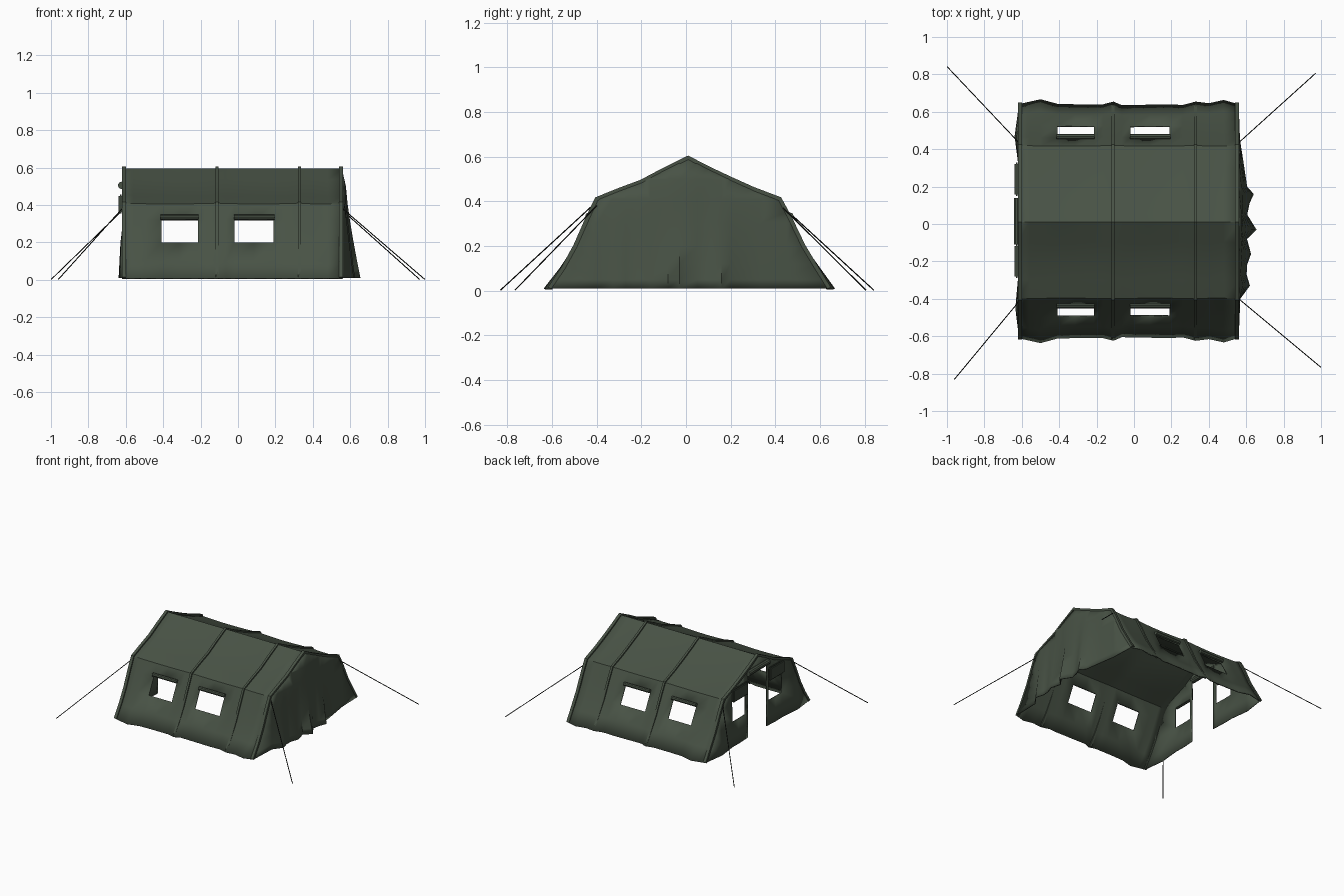
import bpy, bmesh, math
from mathutils import Vector

if "Cube" in bpy.data.objects:
    bpy.data.objects.remove(bpy.data.objects["Cube"])


def material(name, col):
    m = bpy.data.materials.new(name)
    m.diffuse_color = (*col, 1)
    m.use_nodes = True
    m.node_tree.nodes["Principled BSDF"].inputs["Base Color"].default_value = m.diffuse_color
    return m


CANVAS = material("canvas_green", (0.065, 0.085, 0.06))
TRIM = material("trim_green", (0.045, 0.06, 0.042))
ROPE = material("rope_dark", (0.01, 0.012, 0.01))

# Cross-section of the tent (y, z), ground to ground over the ridge
PROFILE = [(-.61, .01), (-.55, .1), (-.495, .2), (-.44, .325), (-.40, .41), (-.3, .45),
           (-.2, .487), (-.1, .54), (.01, .595), (.1, .547), (.2, .5), (.3, .455),
           (.42, .41), (.465, .325), (.525, .2), (.585, .1), (.64, .01)]
X0, X1 = -.62, .56
RIBS = [-.61, -.113, .33, .55]


def finish(name, bm, mat, thick=0, angle=35):
    me = bpy.data.meshes.new(name)
    bm.to_mesh(me)
    bm.free()
    ob = bpy.data.objects.new(name, me)
    bpy.context.collection.objects.link(ob)
    me.materials.append(mat)
    if thick:
        s = ob.modifiers.new("thickness", 'SOLIDIFY')
        s.thickness, s.offset = thick, -1
    bpy.ops.object.select_all(action='DESELECT')
    ob.select_set(True)
    bpy.context.view_layer.objects.active = ob
    bpy.ops.object.shade_smooth_by_angle(angle=math.radians(angle))
    return ob


def face_outward(bm):
    bm.normal_update()
    for f in bm.faces:
        if f.normal.dot(f.calc_center_median() - Vector((0, 0, .1))) < 0:
            f.normal_flip()
    bm.normal_update()


def interp(table, v):
    for (a, fa), (b, fb) in zip(table, table[1:]):
        if a <= v <= b:
            return fa + (fb - fa) * (v - a) / (b - a)
    return 0


# Roof and long walls, a sheet with two windows on each side
BULGE = [(-.62, 0), (-.5, .028), (-.4, 0), (-.16, 0), (-.11, .015), (-.065, -.005), (.19, 0),
         (.26, -.004), (.33, .015), (.4, .006), (.48, .024), (.56, 0)]
xs = [-.62, -.56, -.5, -.41, -.315, -.215, -.165, -.11, -.065, -.02, .085, .19, .26, .33,
      .4, .48, .56]
bm = bmesh.new()
grid = []
for x in xs:
    col = []
    for y, z in PROFILE:
        side = 1 if y > .01 else -1
        sag = 0
        for a, b in zip(RIBS, RIBS[1:]):
            if a < x < b:
                sag = math.sin(math.pi * (x - a) / (b - a))
        out = interp(BULGE, x) * max(0, 1 - z / .25)
        dip = .008 * sag if .2 < z < .56 else 0
        col.append(bm.verts.new((x, y + side * out - side * dip * .5, z - dip * .6)))
    grid.append(col)
for i in range(len(xs) - 1):
    xm = (xs[i] + xs[i + 1]) / 2
    for j in range(len(PROFILE) - 1):
        zm = (PROFILE[j][1] + PROFILE[j + 1][1]) / 2
        if .2 < zm < .325 and (-.41 < xm < -.215 or -.02 < xm < .19):
            continue
        bm.faces.new((grid[i][j], grid[i + 1][j], grid[i + 1][j + 1], grid[i][j + 1]))
face_outward(bm)
finish("roof_and_walls", bm, CANVAS, .008)


# End walls: profile polygon cut into a grid, openings removed, then pushed into folds
def end_wall(name, x, ycuts, zcuts, holes, push):
    bm = bmesh.new()
    bm.faces.new([bm.verts.new((x, y, z)) for y, z in PROFILE])
    cuts = [((0, v, 0), (0, 1, 0)) for v in ycuts] + [((0, 0, v), (0, 0, 1)) for v in zcuts]
    for co, no in cuts:
        bmesh.ops.bisect_plane(bm, geom=bm.verts[:] + bm.edges[:] + bm.faces[:],
                               plane_co=co, plane_no=no, dist=1e-5)
    gone = []
    for f in bm.faces:
        c = f.calc_center_median()
        if any(a < c.y < b and d < c.z < e for a, b, d, e in holes):
            gone.append(f)
    bmesh.ops.delete(bm, geom=gone, context='FACES')
    bmesh.ops.triangulate(bm, faces=[f for f in bm.faces if len(f.verts) > 4])
    for v in bm.verts:
        v.co.x += push(v.co.y, v.co.z)
    face_outward(bm)
    finish(name, bm, CANVAS, .006, 50)


def edge_fade(y, z):
    roof = interp(PROFILE, y)
    return max(0, min(1, (roof - z) / .06))


FOLDS = [(-.62, 0), (-.4, .005), (-.33, .055), (-.27, .035), (-.22, .035), (-.16, .055),
         (-.08, .03), (-.03, .08), (.05, .03), (.11, .045), (.16, .07), (.2, .035),
         (.33, .02), (.45, .005), (.65, 0)]
end_wall("closed_end_wall", X1, [f[0] for f in FOLDS[1:-1]], [.05, .12, .2, .3, .41, .5], [],
         lambda y, z: edge_fade(y, z) * (.018 * max(0, 1 - abs(y) / .5)
                                         + interp(FOLDS, y) * max(0, 1 - z / .5) ** 1.3))

FRONT = [(-.62, 0), (-.45, -.02), (-.3, -.004), (-.2, -.006), (-.1, 0), (.13, 0),
         (.25, -.006), (.35, -.004), (.47, -.024), (.65, 0)]
WIN = [(-.28, -.12), (.16, .32)]
end_wall("door_end_wall", X0 + .005, [-.45, -.28, -.2, -.12, -.1, .13, .16, .25, .32, .47],
         [.1, .2, .36, .41, .5],
         [(-.1, .13, 0, .5)] + [(a, b, .2, .36) for a, b in WIN],
         lambda y, z: edge_fade(y, z) * interp(FRONT, y) * max(0, 1 - z / .45))


# Raised bands over the frame hoops
def rib(name, x, w):
    bm = bmesh.new()
    rings = []
    n = len(PROFILE)
    for i, (y, z) in enumerate(PROFILE):
        a, b = PROFILE[max(0, i - 1)], PROFILE[min(n - 1, i + 1)]
        t = Vector((b[0] - a[0], b[1] - a[1])).normalized()
        no = Vector((-t.y, t.x))
        ring = []
        for dx, d in ((-w, -.008), (w, -.008), (w, .01), (-w, .01)):
            ring.append(bm.verts.new((x + dx, y + no.x * d, max(.008, z + no.y * d))))
        rings.append(ring)
    for r, s in zip(rings, rings[1:]):
        for k in range(4):
            bm.faces.new((r[k], r[(k + 1) % 4], s[(k + 1) % 4], s[k]))
    bm.faces.new(rings[0])
    bm.faces.new(rings[-1])
    bmesh.ops.recalc_face_normals(bm, faces=bm.faces[:])
    finish(name, bm, CANVAS)


for i, x in enumerate(RIBS):
    rib(f"frame_band_{i + 1}", x, .011 if i in (0, 3) else .008)


# Rods: used for flap rolls, door roll and ropes
def rod(name, p, q, r, mat, sides=8):
    p, q = Vector(p), Vector(q)
    bm = bmesh.new()
    bmesh.ops.create_cone(bm, cap_ends=True, segments=sides, radius1=r, radius2=r,
                          depth=(q - p).length)
    rot = (q - p).to_track_quat('Z', 'Y').to_matrix()
    for v in bm.verts:
        v.co = rot @ v.co + (p + q) / 2
    finish(name, bm, mat)


for side, y in (("front", -.437), ("back", .468)):
    for k, (a, b) in enumerate(((-.415, -.21), (-.022, .195))):
        rod(f"{side}_window_flap_{k + 1}", (a, y, .335), (b, y, .335), .014, CANVAS)

# Flaps over the end windows
for k, (a, b) in enumerate(WIN):
    bm = bmesh.new()
    bmesh.ops.create_cube(bm, size=1)
    for v in bm.verts:
        v.co = Vector((-.626 + v.co.x * .024, (a + b) / 2 + v.co.y * (b - a + .02),
                       .405 + v.co.z * .10))
    bmesh.ops.bevel(bm, geom=bm.edges[:], offset=.008, segments=2, affect='EDGES')
    finish(f"end_window_flap_{k + 1}", bm, TRIM)
rod("rolled_door", (-.622, -.11, .505), (-.622, .14, .505), .02, CANVAS, 10)

# Guy ropes
for i, (p, q) in enumerate((((-.62, .44, .37), (-.998, .84, .003)),
                            ((-.62, -.42, .38), (-.96, -.83, .003)),
                            ((.56, .435, .37), (.97, .805, .003)),
                            ((.56, -.40, .38), (.998, -.765, .003)))):
    rod(f"guy_rope_{i + 1}", p, q, .003, ROPE, 6)
